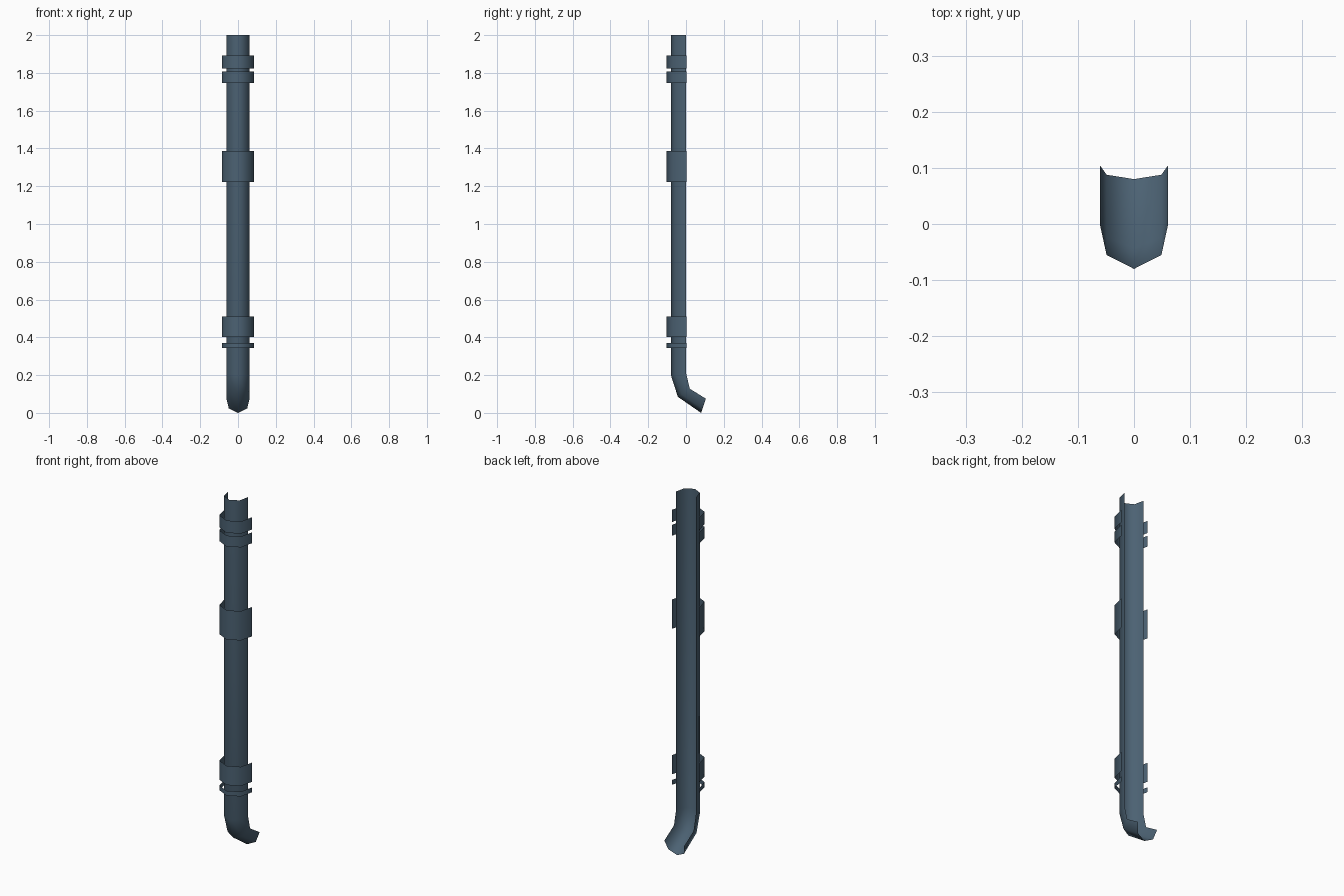
import bpy
import bmesh

cube = bpy.data.objects.get("Cube")
if cube:
    bpy.data.objects.remove(cube, do_unlink=True)

# One blue-grey painted metal colour
metal = bpy.data.materials.new("blue grey metal")
metal.use_nodes = True
color = (0.072, 0.122, 0.172, 1)
metal.diffuse_color = color
bsdf = metal.node_tree.nodes["Principled BSDF"]
bsdf.inputs["Base Color"].default_value = color
bsdf.inputs["Roughness"].default_value = 0.6

# Half-octagon outline: (share of half width, share of depth from back to front)
OUTLINE = [(-1, 0), (-0.8, 0.69), (0, 1), (0.8, 0.69), (1, 0)]


def half_tube(name, half_width, sections):
    """Loft the open-backed outline through (front, back) pairs of (y, z)."""
    bm = bmesh.new()
    rows = []
    for (fy, fz), (by, bz) in sections:
        rows.append([bm.verts.new((w * half_width,
                                   by + (fy - by) * d,
                                   bz + (fz - bz) * d)) for w, d in OUTLINE])
    for upper, lower in zip(rows, rows[1:]):
        for i in range(len(OUTLINE) - 1):
            face = bm.faces.new((upper[i], lower[i], lower[i + 1], upper[i + 1]))
            face.smooth = True
    mesh = bpy.data.meshes.new(name)
    bm.to_mesh(mesh)
    bm.free()
    mesh.materials.append(metal)
    obj = bpy.data.objects.new(name, mesh)
    bpy.context.collection.objects.link(obj)
    return obj


# Downpipe with the spout kicked back at the foot
half_tube("downpipe", 0.061, [
    ((-0.08, 2.0), (0, 2.0)),
    ((-0.08, 0.2), (0, 0.212)),
    ((-0.043, 0.085), (0.02, 0.128)),
    ((0.08, 0.0), (0.105, 0.075)),
])

# Collars standing clear of the pipe
COLLARS = {
    "top_collar": (1.892, 1.823),
    "upper_collar": (1.807, 1.746),
    "middle_collar": (1.387, 1.222),
    "lower_collar": (0.511, 0.403),
    "bottom_ring": (0.371, 0.344),
}
for name, heights in COLLARS.items():
    half_tube(name, 0.084, [((-0.103, z), (0.003, z)) for z in heights])
